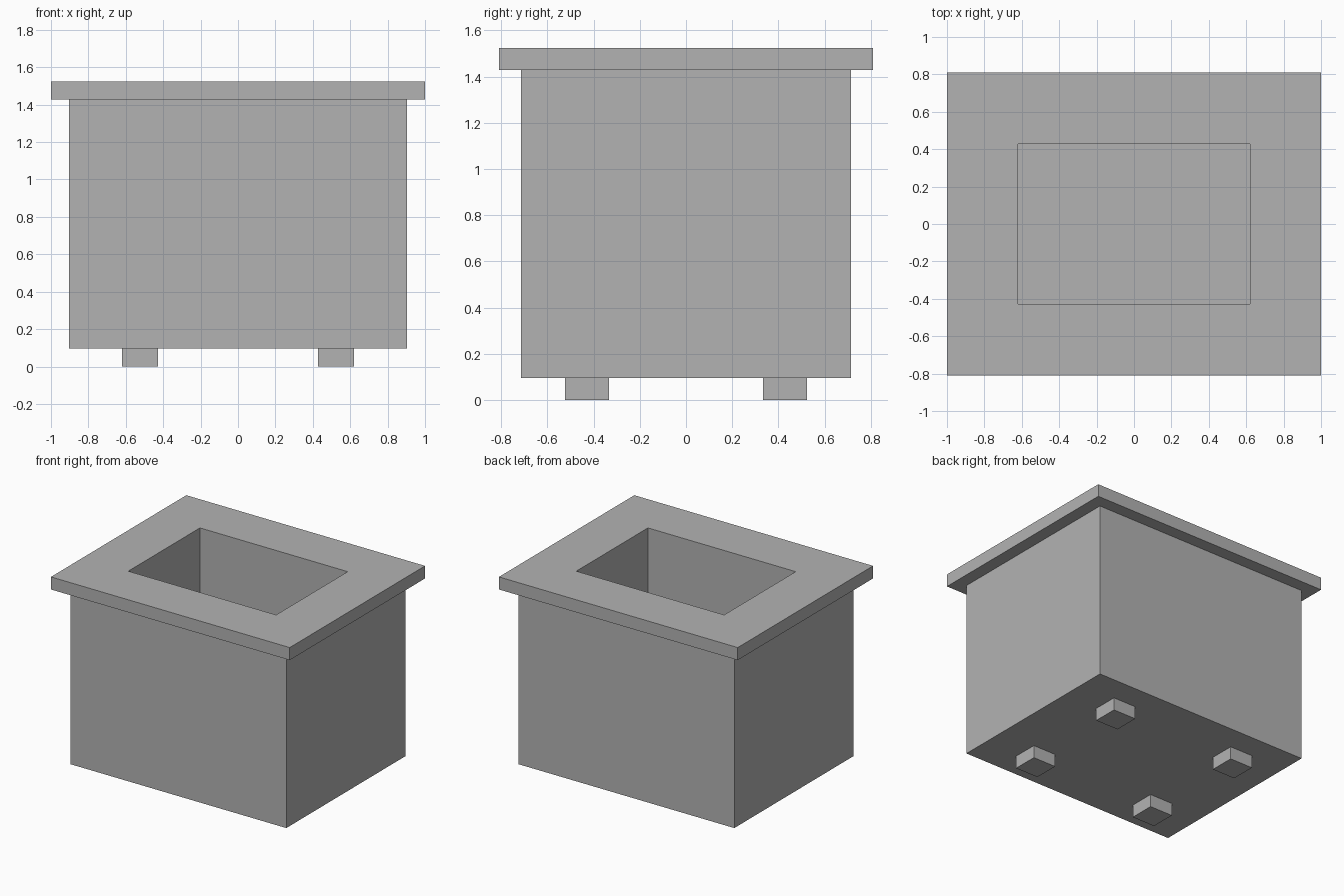
import bpy, bmesh

cube = bpy.data.objects.get("Cube")
if cube:
    bpy.data.objects.remove(cube, do_unlink=True)

U = 2 / 21  # the whole planter sits on a regular module

stone = bpy.data.materials.new("plain grey")
stone.use_nodes = True
GREY = (0.45, 0.45, 0.45, 1)
stone.diffuse_color = GREY
stone.node_tree.nodes["Principled BSDF"].inputs["Base Color"].default_value = GREY


def rectangle_loft(name, rings, cap_start=False, cap_end=False, center=(0, 0)):
    """Join rectangles given as (half width, half depth, height) in modules."""
    bm = bmesh.new()
    loops = []
    for hx, hy, z in rings:
        loops.append([bm.verts.new(((center[0] + sx * hx) * U, (center[1] + sy * hy) * U, z * U))
                      for sx, sy in ((-1, -1), (1, -1), (1, 1), (-1, 1))])
    for low, high in zip(loops, loops[1:]):
        for i in range(4):
            j = (i + 1) % 4
            bm.faces.new((low[i], low[j], high[j], high[i]))
    if cap_start:
        bm.faces.new(loops[0][::-1])
    if cap_end:
        bm.faces.new(loops[-1])
    mesh = bpy.data.meshes.new(name)
    bm.to_mesh(mesh)
    bm.free()
    mesh.materials.append(stone)
    obj = bpy.data.objects.new(name, mesh)
    bpy.context.scene.collection.objects.link(obj)


OUTER, RIM, OPENING = (9.5, 7.5), (10.5, 8.5), (6.5, 4.5)
FOOT_TOP, FLOOR, BODY_TOP, TOP = 1, 4, 15, 16

# Outer walls with their underside
rectangle_loft("body", [(*OUTER, FOOT_TOP), (*OUTER, BODY_TOP)], cap_start=True)

# Overhanging rim, open in the middle
rectangle_loft("rim", [(*OUTER, BODY_TOP), (*RIM, BODY_TOP), (*RIM, TOP), (*OPENING, TOP)])

# Recess walls and floor
rectangle_loft("recess", [(*OPENING, TOP), (*OPENING, FLOOR)], cap_end=True)

# Four square feet
for sx, side in ((-1, "right"), (1, "left")):
    for sy, end in ((-1, "front"), (1, "back")):
        rectangle_loft(f"{end}_{side}_foot", [(1, 1, 0), (1, 1, FOOT_TOP)],
                       cap_start=True, cap_end=True, center=(sx * 5.5, sy * 4.5))
